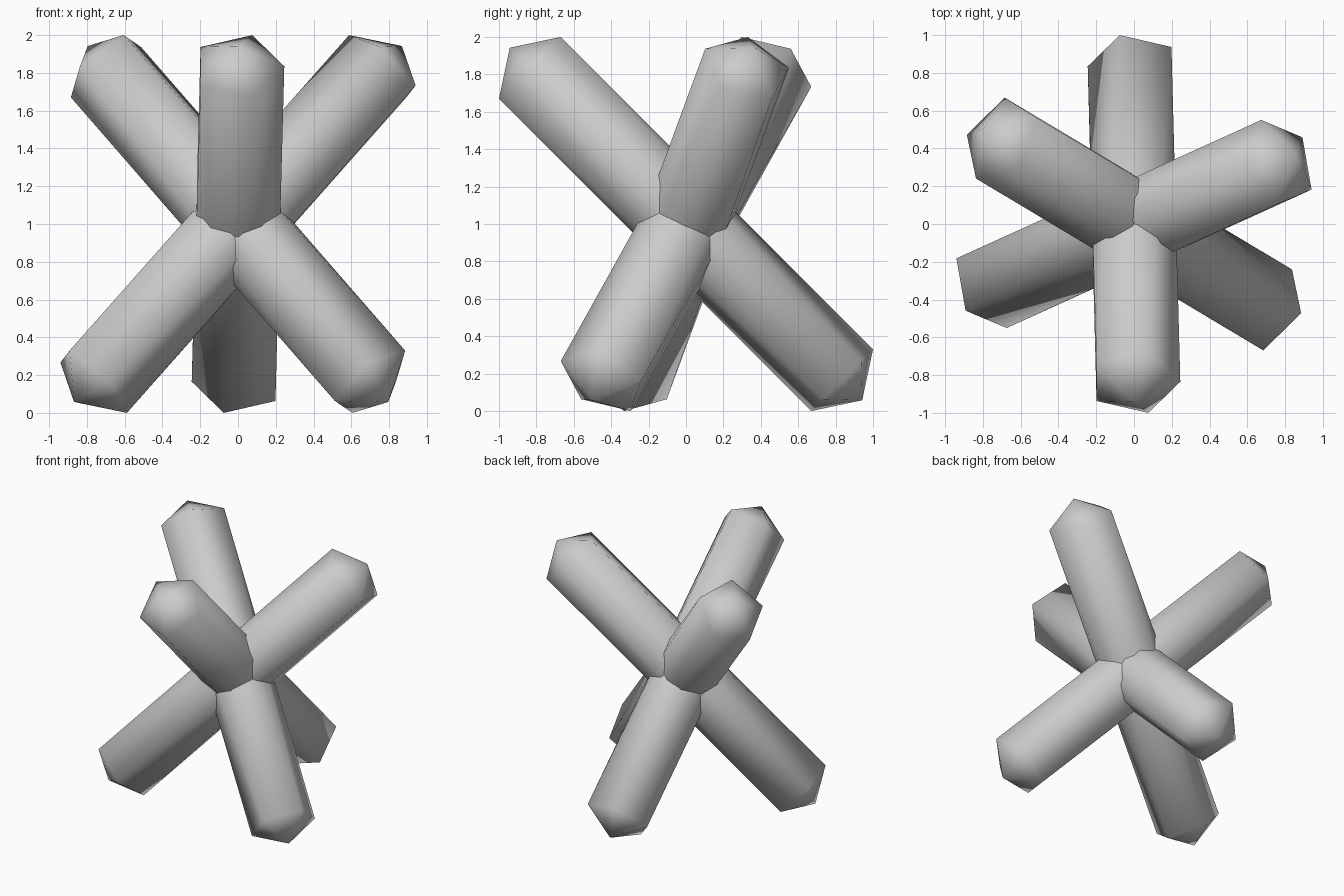
import bpy
from math import radians

if "Cube" in bpy.data.objects:
    bpy.data.objects.remove(bpy.data.objects["Cube"])

RADIUS = 0.274      # radius of the low-poly sphere each bar is stretched from
STRETCH = 1.0585    # how far each half is pulled out along the bar


def crossed_bar(name, turn):
    """Icosahedron stretched into a bar, tilted 45 degrees and turned about z."""
    bpy.ops.mesh.primitive_ico_sphere_add(subdivisions=1, radius=RADIUS)
    bar = bpy.context.object
    bar.name = name
    for v in bar.data.vertices:
        v.co.z += STRETCH if v.co.z > 0 else -STRETCH
    bar.location = (0, 0, 1)
    bar.rotation_euler = (radians(45), 0, radians(turn))
    bpy.ops.object.shade_smooth()
    return bar


# three bars crossing at the centre
crossed_bar("front_bar", 0)
crossed_bar("right_bar", 112.9)
crossed_bar("left_bar", 237.6)
